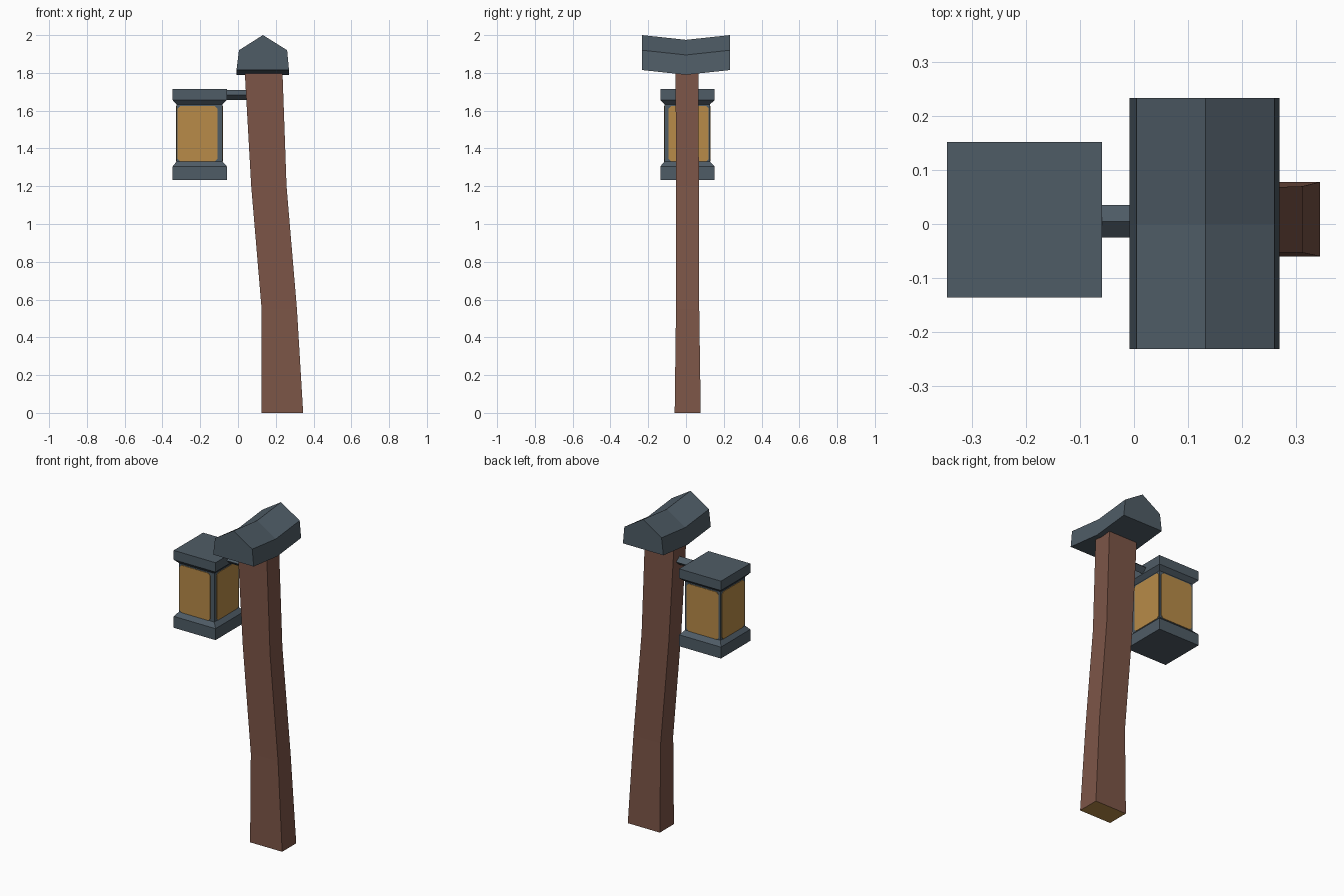
import bpy, bmesh

if "Cube" in bpy.data.objects:
    bpy.data.objects.remove(bpy.data.objects["Cube"])


def material(name, rgb):
    lin = [((c / 255 + 0.055) / 1.055) ** 2.4 for c in rgb]
    m = bpy.data.materials.new(name)
    m.diffuse_color = (*lin, 1)
    m.use_nodes = True
    m.node_tree.nodes["Principled BSDF"].inputs["Base Color"].default_value = m.diffuse_color
    return m


wood = material("brown wood", (124, 85, 71))
iron = material("slate iron", (79, 92, 102))
amber = material("amber glass", (184, 139, 72))


def loft(name, rings, mats):
    """Join matching rings of points into a closed flat-shaded solid."""
    bm = bmesh.new()
    loops = [[bm.verts.new(p) for p in ring] for ring in rings]
    for a, b in zip(loops, loops[1:]):
        for i in range(len(a)):
            j = (i + 1) % len(a)
            bm.faces.new((a[i], a[j], b[j], b[i]))
    bm.faces.new(loops[0][::-1])
    bm.faces.new(loops[-1])
    bmesh.ops.recalc_face_normals(bm, faces=bm.faces)
    me = bpy.data.meshes.new(name)
    bm.to_mesh(me)
    bm.free()
    for m in mats:
        me.materials.append(m)
    ob = bpy.data.objects.new(name, me)
    bpy.context.collection.objects.link(ob)
    return ob


def rect(x0, x1, y0, y1, z):
    return [(x0, y0, z), (x1, y0, z), (x1, y1, z), (x0, y1, z)]


# Bent wooden post, with an amber underside
post = loft("post", [rect(0.125, 0.345, -0.06, 0.078, 0),
                     rect(0.125, 0.312, -0.053, 0.07, 0.55),
                     rect(0.07, 0.257, -0.053, 0.068, 1.2),
                     rect(0.035, 0.235, -0.055, 0.066, 1.82)], [wood, amber])
for f in post.data.polygons:
    f.material_index = int(f.normal.z < -0.9)

# Sagging ridge cap over the post: one profile swept along y
profile = [(-0.008, 1.815), (0.27, 1.815), (0.26, 1.92), (0.132, 2.0), (0.005, 1.92)]
loft("roof_cap", [[(x, y, z - sag) for x, z in profile]
                  for y, sag in ((-0.232, 0), (0, 0.025), (0.233, 0))], [iron])

# Diamond-section bracket arm
loft("bracket_arm", [[(x, 0.005, 1.71), (x, -0.025, 1.684), (x, 0.005, 1.657), (x, 0.035, 1.684)]
                     for x in (-0.08, 0.06)], [iron])

# Lantern: base, body and lid
wide = (-0.346, -0.059, -0.136, 0.152)
slim = (-0.325, -0.083, -0.114, 0.126)
loft("lantern_base", [rect(*wide, 1.234), rect(*wide, 1.305), rect(*slim, 1.331)], [iron])
loft("lantern_body", [rect(*slim, 1.32), rect(*slim, 1.645)], [iron])
loft("lantern_lid", [rect(*slim, 1.633), rect(*wide, 1.656), rect(*wide, 1.714)], [iron])


# Glass panes: thin plates with clipped corners on each side
def pane(name, a0, a1, place):
    z0, z1, c = 1.331, 1.625, 0.014
    outline = [(a0 + c, z0), (a1 - c, z0), (a1, z0 + c), (a1, z1 - c),
               (a1 - c, z1), (a0 + c, z1), (a0, z1 - c), (a0, z0 + c)]
    loft(name, [[place(a, d, z) for a, z in outline] for d in (-0.002, 0.003)], [amber])


pane("front_pane", -0.319, -0.109, lambda a, d, z: (a, slim[2] - d, z))
pane("back_pane", -0.313, -0.094, lambda a, d, z: (a, slim[3] + d, z))
pane("left_pane", -0.103, 0.114, lambda a, d, z: (slim[0] - d, a, z))
pane("right_pane", -0.092, 0.12, lambda a, d, z: (slim[1] + d, a, z))
